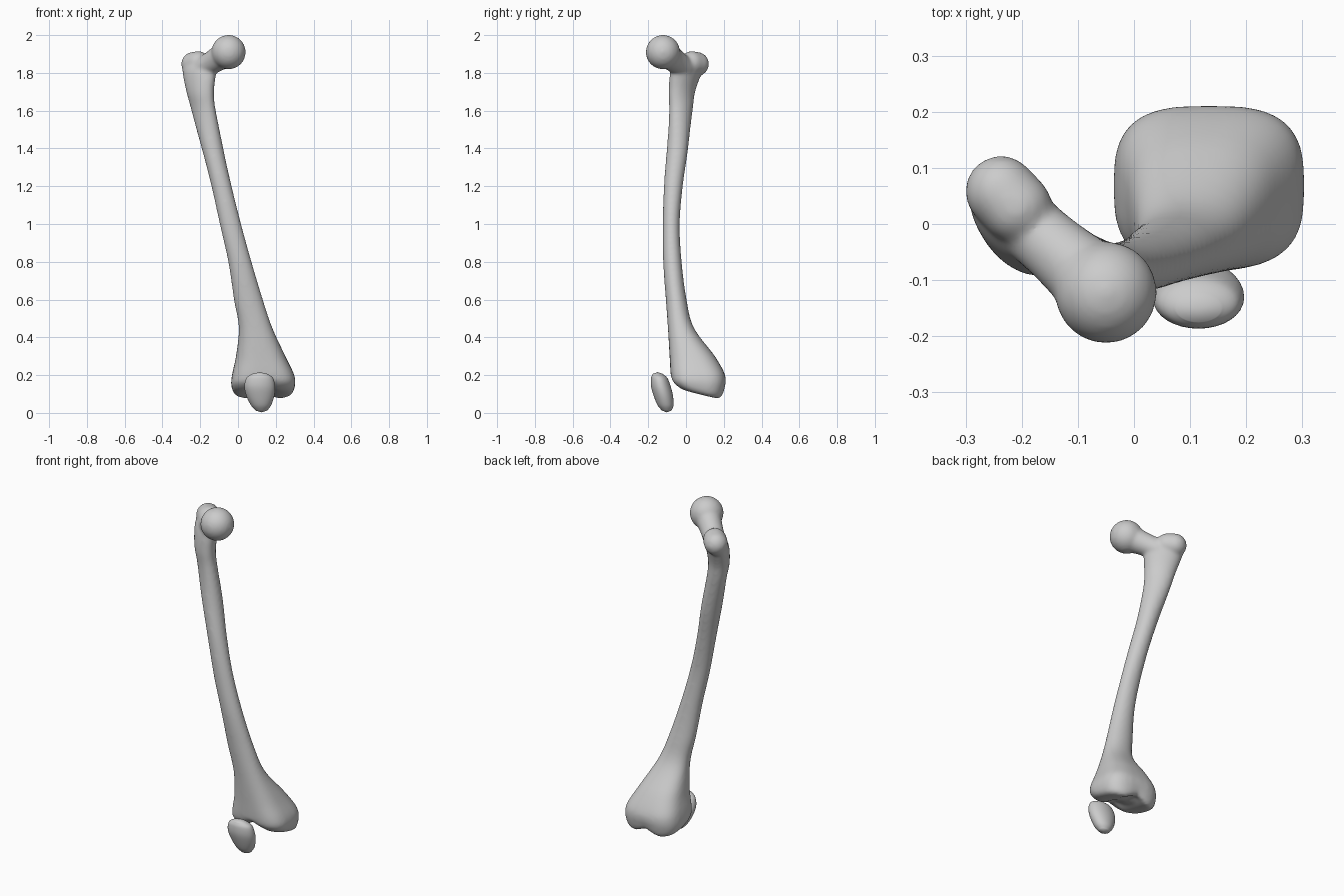
import bpy
import bmesh
from math import cos, sin, pi, exp, radians, copysign
from mathutils import Vector, Matrix

cube = bpy.data.objects.get("Cube")
if cube:
    bpy.data.objects.remove(cube, do_unlink=True)

SIDES = 32
STEPS = 6

bone = bpy.data.materials.new("bone grey")
bone.use_nodes = True
colour = (0.6, 0.6, 0.6, 1)
bone.diffuse_color = colour
bone.node_tree.nodes["Principled BSDF"].inputs["Base Color"].default_value = colour


def catmull(p, q, r, s, t):
    """Smooth in-between value for one section parameter."""
    return 0.5 * (2 * q + (r - p) * t + (2 * p - 5 * q + 4 * r - s) * t * t
                  + (3 * q - p - 3 * r + s) * t ** 3)


def refine(sections):
    padded = [sections[0]] + sections + [sections[-1]]
    out = []
    for i in range(len(sections) - 1):
        for k in range(STEPS):
            out.append([catmull(*v, k / STEPS) for v in zip(*padded[i:i + 4])])
    return out + [list(sections[-1])]


def loft(bm, sections, cap=0.0, warp=None):
    """Skin superellipse sections: x, y, z, half width, half depth, turn, power."""
    rings = []
    for x, y, z, a, b, turn, power in refine(sections):
        ring = []
        spin = Matrix.Rotation(radians(turn), 3, 'Z')
        for i in range(SIDES):
            c, s = cos(2 * pi * i / SIDES), sin(2 * pi * i / SIDES)
            local = spin @ Vector((a * copysign(abs(c) ** (2 / power), c),
                                   b * copysign(abs(s) ** (2 / power), s), 0))
            if warp:
                local.z += warp(local, z)
            ring.append(bm.verts.new(local + Vector((x, y, z))))
        rings.append(ring)
    for low, high in zip(rings, rings[1:]):
        for i in range(SIDES):
            j = (i + 1) % SIDES
            bm.faces.new((low[i], low[j], high[j], high[i]))
    for ring, lift in ((rings[0], cap), (rings[-1], -cap)):
        middle = sum((v.co for v in ring), Vector()) / SIDES
        tip = bm.verts.new(middle + Vector((0, 0, lift)))
        for i in range(SIDES):
            bm.faces.new((ring[i], ring[(i + 1) % SIDES], tip))


def ball(bm, centre, radius):
    bmesh.ops.create_uvsphere(bm, u_segments=32, v_segments=20, radius=radius,
                              matrix=Matrix.Translation(centre))


def finish(bm, name):
    bmesh.ops.recalc_face_normals(bm, faces=bm.faces)
    for face in bm.faces:
        face.smooth = True
    mesh = bpy.data.meshes.new(name)
    bm.to_mesh(mesh)
    bm.free()
    mesh.materials.append(bone)
    obj = bpy.data.objects.new(name, mesh)
    bpy.context.collection.objects.link(obj)
    return obj


def condyle_warp(local, z):
    """Slope the knee end up to the front and groove it between the two condyles."""
    ramp = min(1, max(0, (0.2 - z) / 0.1))
    return ramp * (0.035 * exp(-(local.x / 0.05) ** 2) - 0.25 * local.y)


# Thigh bone: shaft and knee end, top to bottom
bm = bmesh.new()
loft(bm, [
    (-0.205, 0.02, 1.85, 0.105, 0.058, -42, 2),
    (-0.205, 0.0, 1.8, 0.105, 0.062, -42, 2),
    (-0.2, -0.022, 1.7, 0.085, 0.056, -42, 2),
    (-0.182, -0.027, 1.6, 0.073, 0.052, -42, 2),
    (-0.135, -0.045, 1.4, 0.058, 0.056, -30, 2),
    (-0.087, -0.067, 1.2, 0.054, 0.05, -10, 2),
    (-0.04, -0.078, 1, 0.057, 0.045, 0, 2),
    (0.01, -0.072, 0.8, 0.062, 0.049, 0, 2),
    (0.055, -0.052, 0.6, 0.077, 0.055, 0, 2),
    (0.093, -0.027, 0.45, 0.089, 0.069, 0, 2.2),
    (0.12, 0.033, 0.3, 0.131, 0.12, 0, 2.6),
    (0.133, 0.063, 0.2, 0.165, 0.144, 0, 3),
    (0.133, 0.067, 0.14, 0.168, 0.138, 0, 3),
    (0.133, 0.075, 0.1, 0.14, 0.11, 0, 2.8),
    (0.133, 0.075, 0.1, 0.05, 0.08, 0, 2.2),
], warp=condyle_warp)

# Ball head with a neck tapering into the shaft
head, root = Vector((-0.05, -0.122, 1.91)), Vector((-0.175, -0.015, 1.832))
ball(bm, head, 0.091)
for i in range(1, 11):
    t = i / 10
    ball(bm, head.lerp(root, t), 0.06 + 0.018 * (1 - t) ** 2)

# Outer knob beside the neck
for i in range(5):
    ball(bm, Vector((-0.21, 0.03, 1.851)).lerp(Vector((-0.237, 0.058, 1.847)), i / 4), 0.064)

# Fuse the pieces into one smooth skin
thigh = finish(bm, "thigh_bone")
fuse = thigh.modifiers.new("fuse", 'REMESH')
fuse.mode = 'VOXEL'
fuse.voxel_size = 0.008
fuse.use_smooth_shade = True
soften = thigh.modifiers.new("soften", 'SMOOTH')
soften.factor = 0.5
soften.iterations = 14

# Kneecap
bm = bmesh.new()
loft(bm, [
    (0.115, -0.15, 0.207, 0.04, 0.025, 0, 2),
    (0.115, -0.142, 0.185, 0.07, 0.043, 0, 2),
    (0.115, -0.133, 0.14, 0.081, 0.052, 0, 2),
    (0.118, -0.12, 0.09, 0.074, 0.051, 0, 2),
    (0.122, -0.108, 0.04, 0.053, 0.042, 0, 2),
    (0.124, -0.102, 0.012, 0.03, 0.025, 0, 2),
], cap=0.009)
finish(bm, "kneecap")
